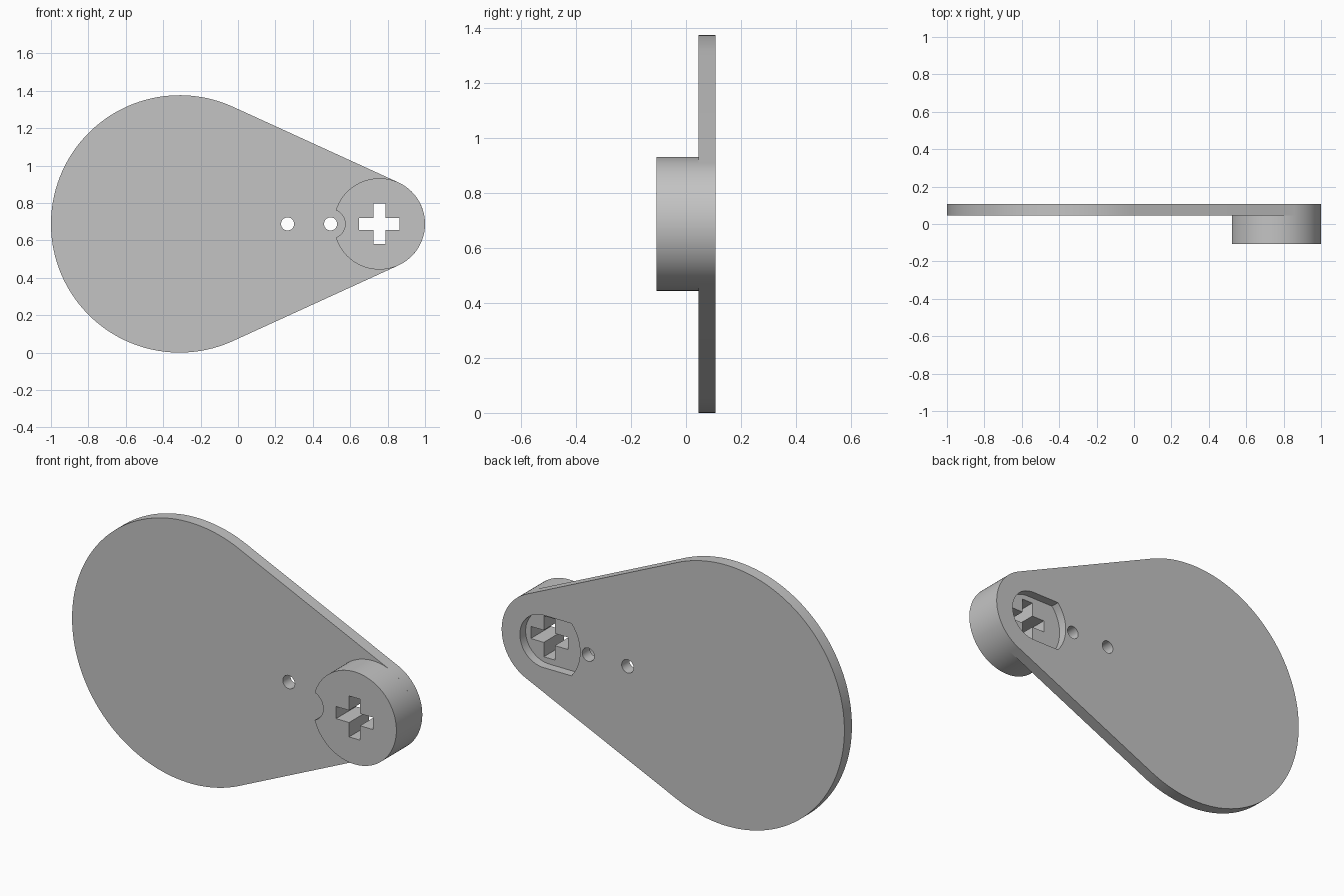
import bpy, bmesh, math

cube = bpy.data.objects.get("Cube")
if cube:
    bpy.data.objects.remove(cube, do_unlink=True)

# Main dimensions
MID_Z = 0.688
BIG_X, BIG_R = -0.312, 0.688
PIVOT_X, PIVOT_R = 0.756, 0.244
FRONT, SEAT, BACK = -0.108, 0.045, 0.108
SLOT_R, SLOT_END_R, SLOT_FLOOR = 0.138, 0.213, 0.06

grey = bpy.data.materials.new("plain grey")
grey.use_nodes = True
colour = (0.55, 0.55, 0.55, 1)
grey.diffuse_color = colour
grey.node_tree.nodes["Principled BSDF"].inputs["Base Color"].default_value = colour


def arc(x, r, start, end, steps):
    """Points on an arc around (x, MID_Z), angles in radians."""
    angles = [start + (end - start) * i / steps for i in range(steps + 1)]
    return [(x + r * math.cos(a), MID_Z + r * math.sin(a)) for a in angles]


def circle(x, r, steps=48):
    return arc(x, r, 0, math.tau, steps)[:-1]


def prism(name, outline, y0, y1):
    """Extrude an x-z outline from y0 to y1."""
    bm = bmesh.new()
    face = bm.faces.new([bm.verts.new((x, y0, z)) for x, z in outline])
    new = bmesh.ops.extrude_face_region(bm, geom=[face])["geom"]
    verts = [v for v in new if isinstance(v, bmesh.types.BMVert)]
    bmesh.ops.translate(bm, verts=verts, vec=(0, y1 - y0, 0))
    bmesh.ops.recalc_face_normals(bm, faces=bm.faces)
    mesh = bpy.data.meshes.new(name)
    bm.to_mesh(mesh)
    bm.free()
    mesh.materials.append(grey)
    obj = bpy.data.objects.new(name, mesh)
    bpy.context.collection.objects.link(obj)
    return obj


def cut(body, name, outline, y0, y1):
    """Subtract a prism from the body and discard the cutter."""
    cutter = prism(name, outline, y0, y1)
    cutter.hide_render = True
    mod = body.modifiers.new(name, 'BOOLEAN')
    mod.operation = 'DIFFERENCE'
    mod.solver = 'EXACT'
    mod.object = cutter
    bpy.context.view_layer.objects.active = body
    bpy.ops.object.modifier_apply(modifier=mod.name)
    bpy.data.objects.remove(cutter, do_unlink=True)


# Teardrop plate: two arcs joined by their common tangents
tangent = math.acos((BIG_R - PIVOT_R) / (PIVOT_X - BIG_X))
teardrop = (arc(BIG_X, BIG_R, tangent, math.tau - tangent, 96)
            + arc(PIVOT_X, PIVOT_R, -tangent, tangent, 40))
plate = prism("teardrop_plate", teardrop, SEAT, BACK)

# Round pivot boss on the front, with a notch that clears the pin hole
boss = prism("pivot_boss", circle(PIVOT_X, PIVOT_R, 96), FRONT, SEAT)
cut(boss, "notch", circle(0.495, 0.078), -1, 1)

# Two pin holes through the plate
for x in (0.265, 0.495):
    cut(plate, "pin_hole", circle(x, 0.035, 32), -1, 1)

# Recess in the back: round at the pivot end, shallow arc at the other
half = math.asin(SLOT_R / SLOT_END_R)
slot = (arc(PIVOT_X, SLOT_R, -math.pi / 2, math.pi / 2, 32)
        + arc(PIVOT_X, SLOT_END_R, math.pi - half, math.pi + half, 24))
cut(plate, "back_recess", slot, SLOT_FLOOR, 1)

# Cross-shaped axle hole through both parts
L, W = 0.108, 0.032
quarter = [(L, -W), (L, W), (W, W)]
cross = []
for turn in range(4):
    for x, z in quarter:
        for _ in range(turn):
            x, z = -z, x
        cross.append((PIVOT_X + x, MID_Z + z))
for body in (plate, boss):
    cut(body, "axle_hole", cross, -1, 1)

# Smooth curved walls, keep rims sharp
for body in (plate, boss):
    bpy.ops.object.select_all(action='DESELECT')
    body.select_set(True)
    bpy.context.view_layer.objects.active = body
    bpy.ops.object.shade_smooth_by_angle(angle=math.radians(30))
